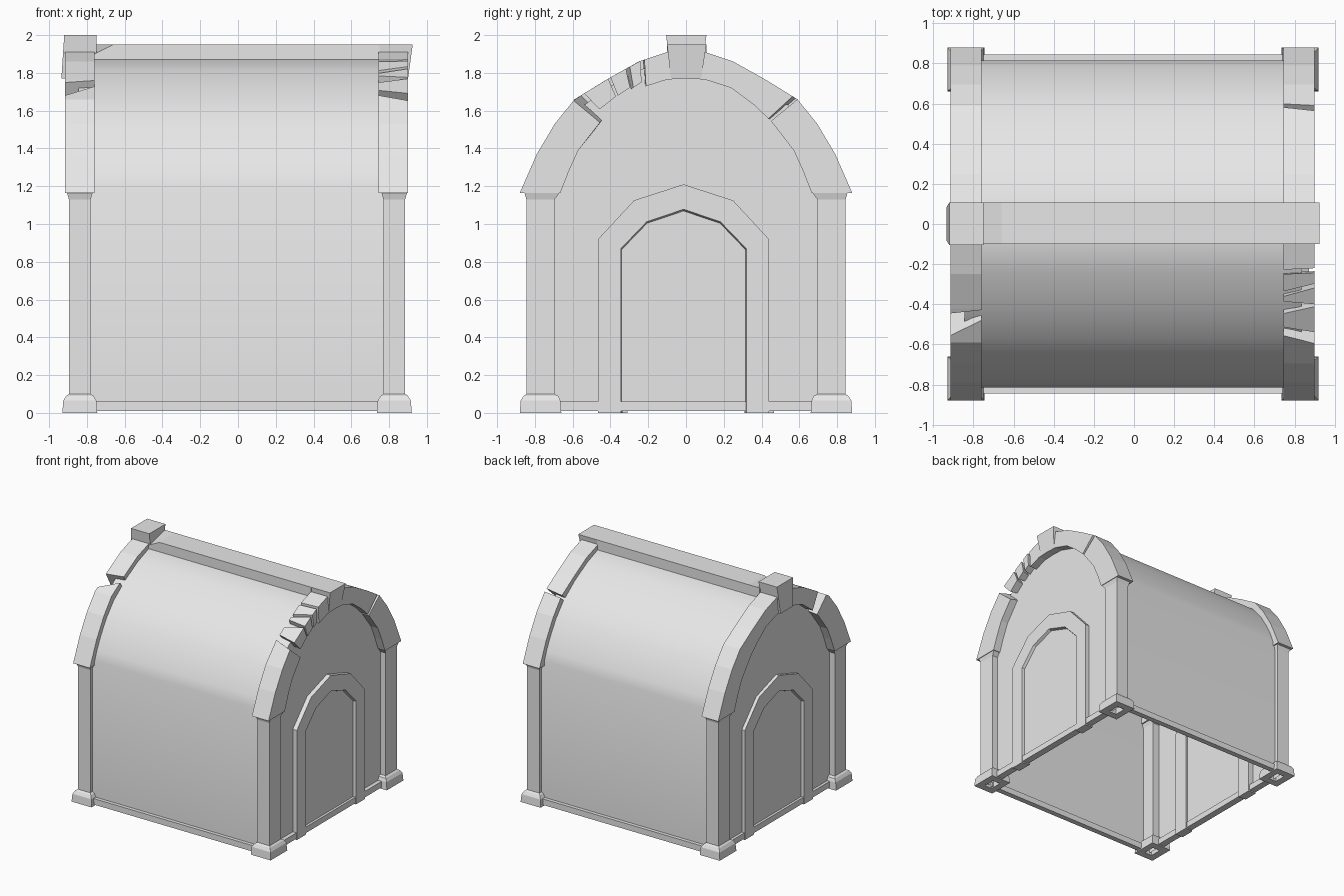
import bpy, bmesh

cube = bpy.data.objects.get("Cube")
if cube:
    bpy.data.objects.remove(cube)

stone = bpy.data.materials.new("pale_stone")
stone.use_nodes = True
GREY = (0.8, 0.8, 0.8, 1)
stone.diffuse_color = GREY
stone.node_tree.nodes["Principled BSDF"].inputs["Base Color"].default_value = GREY


def loft(name, rings, closed=True, caps=True):
    """Skin a list of equal cross-sections into one object."""
    bm = bmesh.new()
    rows = [[bm.verts.new(p) for p in ring] for ring in rings]
    n = len(rows[0])
    for a, b in zip(rows, rows[1:]):
        for i in range(n if closed else n - 1):
            j = (i + 1) % n
            bm.faces.new((a[i], a[j], b[j], b[i]))
    if caps:
        bm.faces.new(rows[0])
        bm.faces.new(rows[-1])
    bmesh.ops.recalc_face_normals(bm, faces=bm.faces)
    mesh = bpy.data.meshes.new(name)
    bm.to_mesh(mesh)
    bm.free()
    mesh.materials.append(stone)
    obj = bpy.data.objects.new(name, mesh)
    bpy.context.collection.objects.link(obj)
    return obj


def rect(x0, x1, y0, y1, z):
    return [(x0, y0, z), (x1, y0, z), (x1, y1, z), (x0, y1, z)]


def box(name, x0, x1, y0, y1, z0, z1):
    return loft(name, [rect(x0, x1, y0, y1, z0), rect(x0, x1, y0, y1, z1)])


# Hollow shell: side walls, barrel roof and end walls, open underneath
half = [(.815, .01), (.815, 1.2), (.785, 1.28), (.735, 1.38), (.66, 1.5),
        (.565, 1.61), (.41, 1.725), (.245, 1.815), (.1, 1.87)]
profile = half + [(-y, z) for y, z in reversed(half)]
shell = loft("walls_and_roof",
             [[(x, y, z) for y, z in profile] for x in (-.845, .835)], closed=False)
bpy.ops.object.select_all(action='DESELECT')
shell.select_set(True)
bpy.context.view_layer.objects.active = shell
bpy.ops.object.shade_smooth_by_angle(angle=0.5)

# Arch edges, from springing to crown
OUTER = [(.88, 1.165), (.79, 1.37), (.695, 1.53), (.59, 1.66),
         (.42, 1.765), (.25, 1.86), (.1, 1.91), (0, 1.915)]
INNER = [(.665, 1.165), (.62, 1.28), (.57, 1.39), (.45, 1.545),
         (.36, 1.63), (.24, 1.72), (.1, 1.765), (0, 1.77)]


def along(line, t):
    i = min(int(t), len(line) - 2)
    f = t - i
    return [a + (b - a) * f for a, b in zip(line[i], line[i + 1])]


def arch_piece(name, end, side, start, stop, depth=1.0):
    """start and stop are (t at the inward face, t at the outward face)."""
    inward, outward = (.745, .90) if end > 0 else (.76, .915)
    joints = [(k, k) for k in range(len(OUTER)) if max(start) < k < min(stop)]
    rings = []
    for t_in, t_out in [start] + joints + [stop]:
        ring = []
        for x, t, f in ((inward, t_in, 0), (outward, t_out, 0),
                        (outward, t_out, depth), (inward, t_in, depth)):
            o, i = along(OUTER, t), along(INNER, t)
            y, z = (a + (b - a) * f for a, b in zip(o, i))
            ring.append((end * x, side * y, z))
        rings.append(ring)
    loft(name, rings)


# Left end arch: crumbled on the front slope, cracked on the back slope
arch_piece("left_arch_front_lower", 1, -1, (0, 0), (3.2, 2.95))
arch_piece("left_arch_chunk_low", 1, -1, (3.45, 3.3), (3.85, 4.05), .7)
arch_piece("left_arch_chunk_mid", 1, -1, (4.2, 4.12), (4.35, 4.6), .72)
arch_piece("left_arch_chunk_high", 1, -1, (4.5, 4.72), (5.0, 5.05), .8)
arch_piece("left_arch_front_upper", 1, -1, (5.15, 5.2), (7, 7))
arch_piece("left_arch_back_lower", 1, 1, (0, 0), (2.92, 3))
arch_piece("left_arch_back_upper", 1, 1, (3.05, 3.15), (7, 7))

# Right end arch: one gap on the front slope
arch_piece("right_arch_front_lower", -1, -1, (0, 0), (3.65, 3.2))
arch_piece("right_arch_front_upper", -1, -1, (3.95, 3.85), (7, 7))
arch_piece("right_arch_back", -1, 1, (0, 0), (7, 7))

# Keystones and ridge beam with a chipped end
loft("left_keystone", [rect(.745, .9, -.08, .08, 1.77),
                       rect(.745, .925, -.1, .108, 1.95)])
loft("right_keystone", [rect(-.935, -.75, -.08, .08, 1.77),
                        rect(-.92, -.75, -.105, .108, 2.0)])
loft("ridge_beam", [[(x, -.1, 1.84), (x, .108, 1.84), (x, .108, 1.95), (x, -.1, top)]
                    for x, top in ((-.76, 1.9), (-.66, 1.95), (.75, 1.95))])

# Corner columns: hollow foot, flared base, shaft and small capital
COLUMN = [(.79, .86, .72, .82, .05), (.79, .86, .72, .82, 0),
          (.735, .92, .66, .88, 0), (.74, .915, .665, .875, .065),
          (.755, .9, .675, .86, .09), (.77, .885, .695, .845, .1),
          (.77, .885, .695, .845, 1.13), (.76, .895, .67, .855, 1.165)]
for end, end_name in ((1, "left"), (-1, "right")):
    dx = 0 if end > 0 else .01
    for side, side_name in ((-1, "front"), (1, "back")):
        loft(f"{end_name}_{side_name}_column",
             [rect(end * (x0 + dx), end * (x1 + dx), side * y0, side * y1, z)
              for x0, x1, y0, y1, z in COLUMN])

# Plinth strips between the columns
for side, name in ((-1, "front"), (1, "back")):
    box(f"{name}_plinth", -.8, .8, side * .8, side * .845, .01, .06)
for end, name in ((1, "left"), (-1, "right")):
    box(f"{name}_plinth", end * .81, end * .868, -.7, .7, .01, .06)

# Door frames and recessed doors, turned half round for the second end
FRAME_OUT = [(.452, 0), (.452, .92), (.262, 1.125), (0, 1.21)]
FRAME_IN = [(.332, 0), (.332, .87), (.195, 1.012), (0, 1.078)]


def full(line):
    return line + [(-y, z) for y, z in reversed(line[:-1])]


for end, name in ((1, "left"), (-1, "right")):
    front, back, off = end * .872, end * .8, -.013 * end
    rings = []
    for (yo, zo), (yi, zi) in zip(full(FRAME_OUT), full(FRAME_IN)):
        s = .975
        rings.append([(back, yo + off, zo), (front, yo + off, zo),
                      (front, yi + off, zi), (back, yi * s + off, zi * s)])
    loft(f"{name}_door_frame", rings)
    loft(f"{name}_door", [[(end * x, y + off, max(z, .06)) for y, z in full(FRAME_IN)]
                          for x in (.82, .848)])
